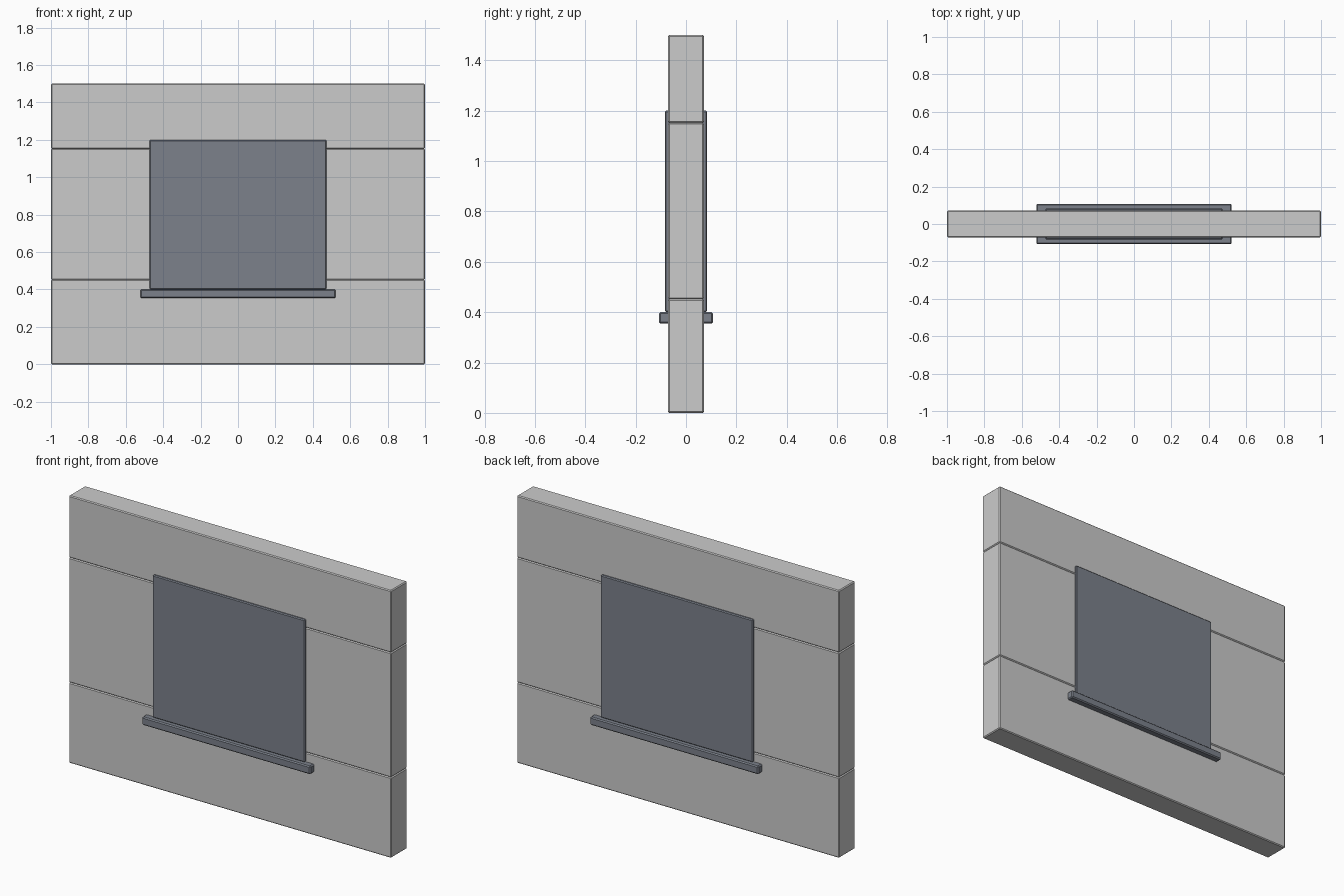
import bpy

if "Cube" in bpy.data.objects:
    bpy.data.objects.remove(bpy.data.objects["Cube"])

# Dark slate finish for the shutter and sill
slate = bpy.data.materials.new("slate")
slate.diffuse_color = (0.20, 0.22, 0.26, 1.0)
slate.use_nodes = True
slate.node_tree.nodes["Principled BSDF"].inputs["Base Color"].default_value = slate.diffuse_color


def block(name, width, depth, z0, z1, bevel, mat=None):
    """Bevelled box centred on x and y, spanning z0 to z1."""
    bpy.ops.mesh.primitive_cube_add(size=1, location=(0, 0, (z0 + z1) / 2))
    ob = bpy.context.object
    ob.name = name
    ob.scale = (width, depth, z1 - z0)
    bpy.ops.object.transform_apply(location=False, rotation=False, scale=True)
    mod = ob.modifiers.new("edge_bevel", 'BEVEL')
    mod.width = bevel
    mod.segments = 1
    if mat:
        ob.data.materials.append(mat)
    return ob


# Three stacked wall courses; their bevels form the grooves
for name, z0, z1 in (("wall_lower", 0.0, 0.452),
                     ("wall_middle", 0.452, 1.152),
                     ("wall_upper", 1.152, 1.5)):
    block(name, 2.0, 0.143, z0, z1, 0.005)

# Window panel passing through the wall, proud on both faces
block("window_panel", 0.945, 0.167, 0.40, 1.20, 0.005, slate)

# Sill beneath the panel, projecting front and back
block("window_sill", 1.045, 0.214, 0.354, 0.40, 0.006, slate)
